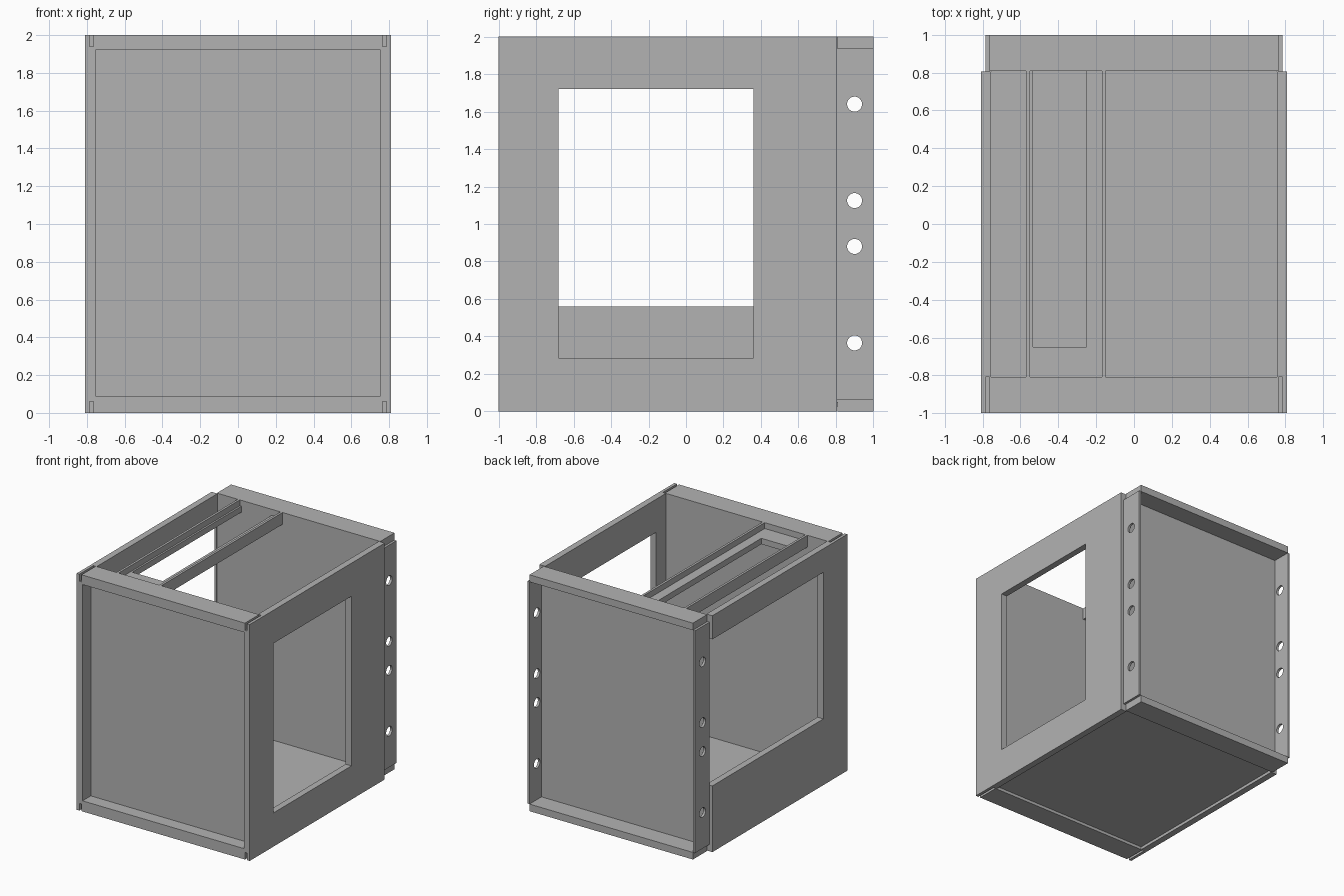
import bpy, bmesh
from mathutils import Matrix, Vector

cube = bpy.data.objects.get("Cube")
if cube:
    bpy.data.objects.remove(cube, do_unlink=True)

# Single sheet-metal colour
GREY = (0.45, 0.45, 0.45, 1)
metal = bpy.data.materials.new("plain_grey")
metal.use_nodes = True
metal.diffuse_color = GREY
metal.node_tree.nodes["Principled BSDF"].inputs["Base Color"].default_value = GREY


def finish(name, bm):
    bmesh.ops.recalc_face_normals(bm, faces=bm.faces)
    mesh = bpy.data.meshes.new(name)
    bm.to_mesh(mesh)
    bm.free()
    mesh.materials.append(metal)
    obj = bpy.data.objects.new(name, mesh)
    bpy.context.collection.objects.link(obj)
    return obj


def box(name, x, y, z):
    """Box between (low, high) limits on each axis."""
    bm = bmesh.new()
    bmesh.ops.create_cube(bm, size=1)
    for v in bm.verts:
        v.co = Vector([(a + b) / 2 + c * (b - a) for (a, b), c in zip((x, y, z), v.co)])
    return finish(name, bm)


def side_sheet(name, x, outline):
    """Outline of (y, z) points extruded between two x limits."""
    bm = bmesh.new()
    face = bm.faces.new([bm.verts.new((x[0], y, z)) for y, z in outline])
    ext = bmesh.ops.extrude_face_region(bm, geom=[face])["geom"]
    moved = [v for v in ext if isinstance(v, bmesh.types.BMVert)]
    bmesh.ops.translate(bm, verts=moved, vec=(x[1] - x[0], 0, 0))
    return finish(name, bm)


def drill(name, x, y, z, radius):
    bm = bmesh.new()
    bmesh.ops.create_cone(bm, cap_ends=True, segments=32, radius1=radius, radius2=radius,
                          depth=0.2, matrix=Matrix.Translation((x, y, z)) @ Matrix.Rotation(1.5707963, 4, 'Y'))
    return finish(name, bm)


def cut(obj, cutters):
    for c in cutters:
        c.hide_render = True
        mod = obj.modifiers.new("cut", 'BOOLEAN')
        mod.operation, mod.solver, mod.object = 'DIFFERENCE', 'EXACT', c
        bpy.context.view_layer.objects.active = obj
        bpy.ops.object.modifier_apply(modifier=mod.name)
        bpy.data.objects.remove(c, do_unlink=True)


def span(sign, a, b):
    return tuple(sorted((sign * a, sign * b)))


IN, OUT, BACK = 0.755, 0.81, 0.805

# Left side with a closed window
left = box("left_side_panel", (IN, OUT), (-1, BACK), (0, 2))
cut(left, [box("window_cutter", (0.7, 0.9), (-0.68, 0.36), (0.285, 1.72))])

# Right side with a window open towards the back
right = side_sheet("right_side_panel", (-OUT, -IN),
                   [(-1, 0), (BACK, 0), (BACK, 0.56), (-0.68, 0.56),
                    (-0.68, 1.8), (BACK, 1.8), (BACK, 2), (-1, 2)])

# Corner slots in the front ends of the side panels
for sign, panel in ((1, left), (-1, right)):
    cut(panel, [box("slot_cutter", span(sign, 0.765, 0.785), (-1.1, -0.81), z)
                for z in ((1.94, 2.1), (-0.1, 0.06))])

# Recessed front panel with its top and bottom bars
box("front_panel", (-IN, IN), (-0.89, -0.81), (0.09, 1.92))
box("front_top_bar", (-IN, IN), (-1, -0.81), (1.92, 2))
box("front_bottom_bar", (-IN, IN), (-1, -0.81), (0, 0.09))

# Recessed back panel with bars and drilled flanges
box("back_panel", (-0.765, 0.765), (0.81, 0.84), (0.06, 1.94))
box("back_top_bar", (-0.765, 0.765), (0.81, 1), (1.94, 2))
box("back_bottom_bar", (-0.765, 0.765), (0.81, 1), (0, 0.06))
for sign, side in ((1, "left"), (-1, "right")):
    flange = box(side + "_back_flange", span(sign, 0.765, 0.785), (BACK, 1), (0.06, 1.94))
    cut(flange, [drill("drill_cutter", sign * 0.775, 0.9, z, 0.04)
                 for z in (0.365, 0.88, 1.125, 1.64)])

# Floor
box("floor_panel", (-IN, IN), (-0.81, 0.81), (0.025, 0.05))

# Top rails and the open tray between them
for name, x in (("outer_top_rail", -0.57), ("inner_top_rail", -0.17)):
    box(name, (x, x + 0.02), (-0.81, 0.81), (1.9, 2))
tray = box("top_tray", (-0.55, -0.17), (-0.81, 0.81), (1.9, 1.95))
cut(tray, [box("tray_cutter", (-0.535, -0.25), (-0.65, 0.9), (1.8, 2.1))])
